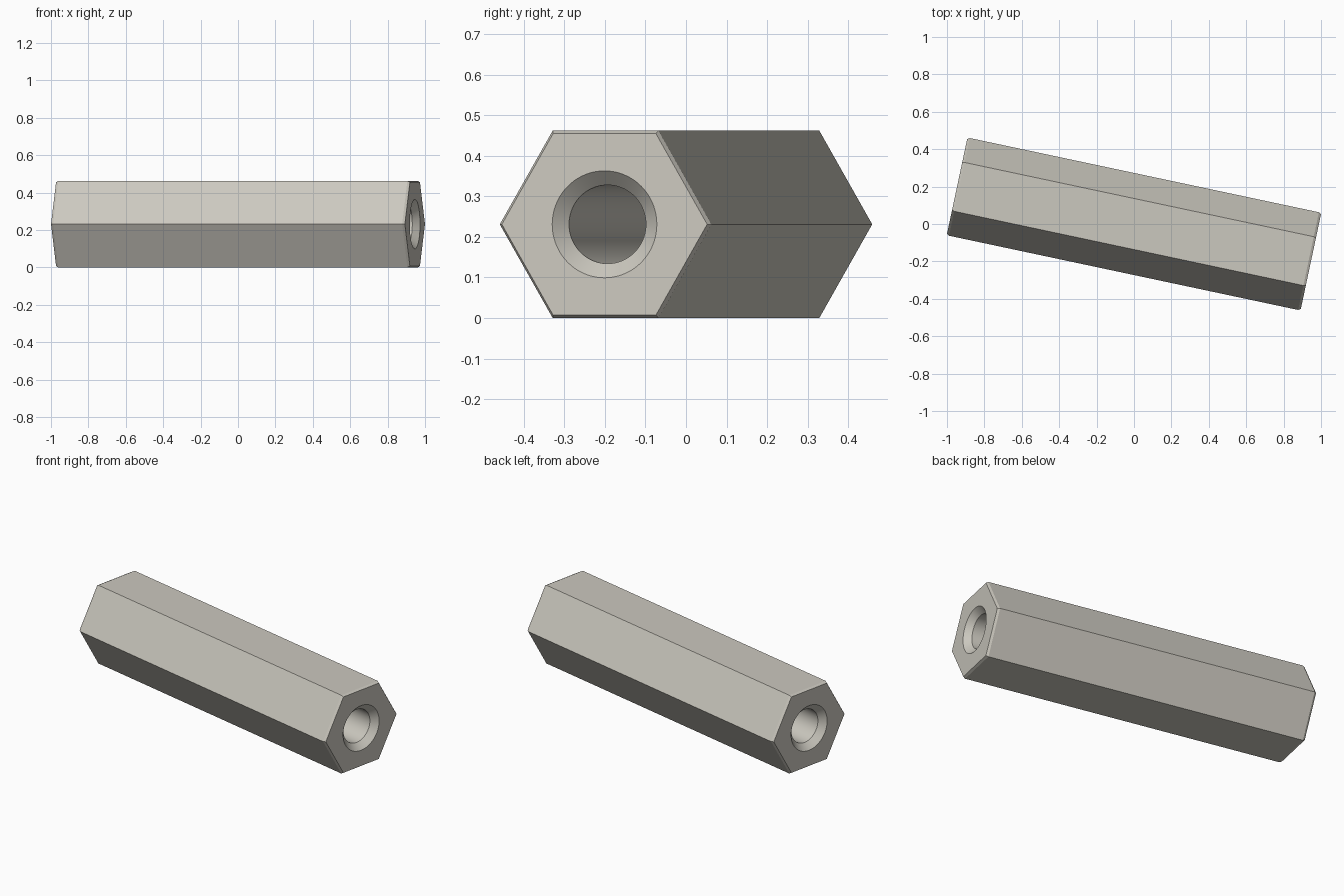
import bpy, bmesh, math
from mathutils import Matrix

cube = bpy.data.objects.get("Cube")
if cube:
    bpy.data.objects.remove(cube, do_unlink=True)

SEGMENTS = 72
HALF = 0.967          # half length along the axis
FLAT = 0.2312         # centre to hexagon flat
CHAMFER, INSET = 0.013, 0.007
BORE, MOUTH = 0.097, 0.132

metal = bpy.data.materials.new("warm grey metal")
metal.use_nodes = True
colour = (0.60, 0.58, 0.52, 1)
metal.diffuse_color = colour
metal.node_tree.nodes["Principled BSDF"].inputs["Base Color"].default_value = colour


def ring(bm, x, size, is_hex):
    """One cross-section: a hexagon with flats up and down, or a circle."""
    verts = []
    for i in range(SEGMENTS):
        a = 2 * math.pi * i / SEGMENTS
        r = size / math.cos(a % (math.pi / 3) - math.pi / 6) if is_hex else size
        verts.append(bm.verts.new((x, r * math.cos(a), r * math.sin(a))))
    return verts


# Closed profile: outer hexagon, chamfered ends, countersunk through bore
end = [(HALF - CHAMFER, FLAT, True), (HALF, FLAT - INSET, True),
       (HALF, MOUTH, False), (HALF - (MOUTH - BORE), BORE, False)]
profile = end + [(-x, size, is_hex) for x, size, is_hex in reversed(end)]

bm = bmesh.new()
rings = [ring(bm, *p) for p in profile]
for k, a in enumerate(rings):
    b = rings[(k + 1) % len(rings)]
    for i in range(SEGMENTS):
        j = (i + 1) % SEGMENTS
        bm.faces.new((a[i], a[j], b[j], b[i]))
bmesh.ops.recalc_face_normals(bm, faces=bm.faces)

# Turn the bar and rest it on the ground
bmesh.ops.transform(bm, verts=bm.verts, matrix=Matrix.Translation((0, 0, FLAT))
                    @ Matrix.Rotation(math.radians(-12), 4, "Z"))
mesh = bpy.data.meshes.new("hex_standoff")
bm.to_mesh(mesh)
bm.free()
mesh.materials.append(metal)
standoff = bpy.data.objects.new("hex_standoff", mesh)
bpy.context.collection.objects.link(standoff)

bpy.ops.object.select_all(action="DESELECT")
standoff.select_set(True)
bpy.context.view_layer.objects.active = standoff
bpy.ops.object.shade_smooth_by_angle(angle=math.radians(20))
